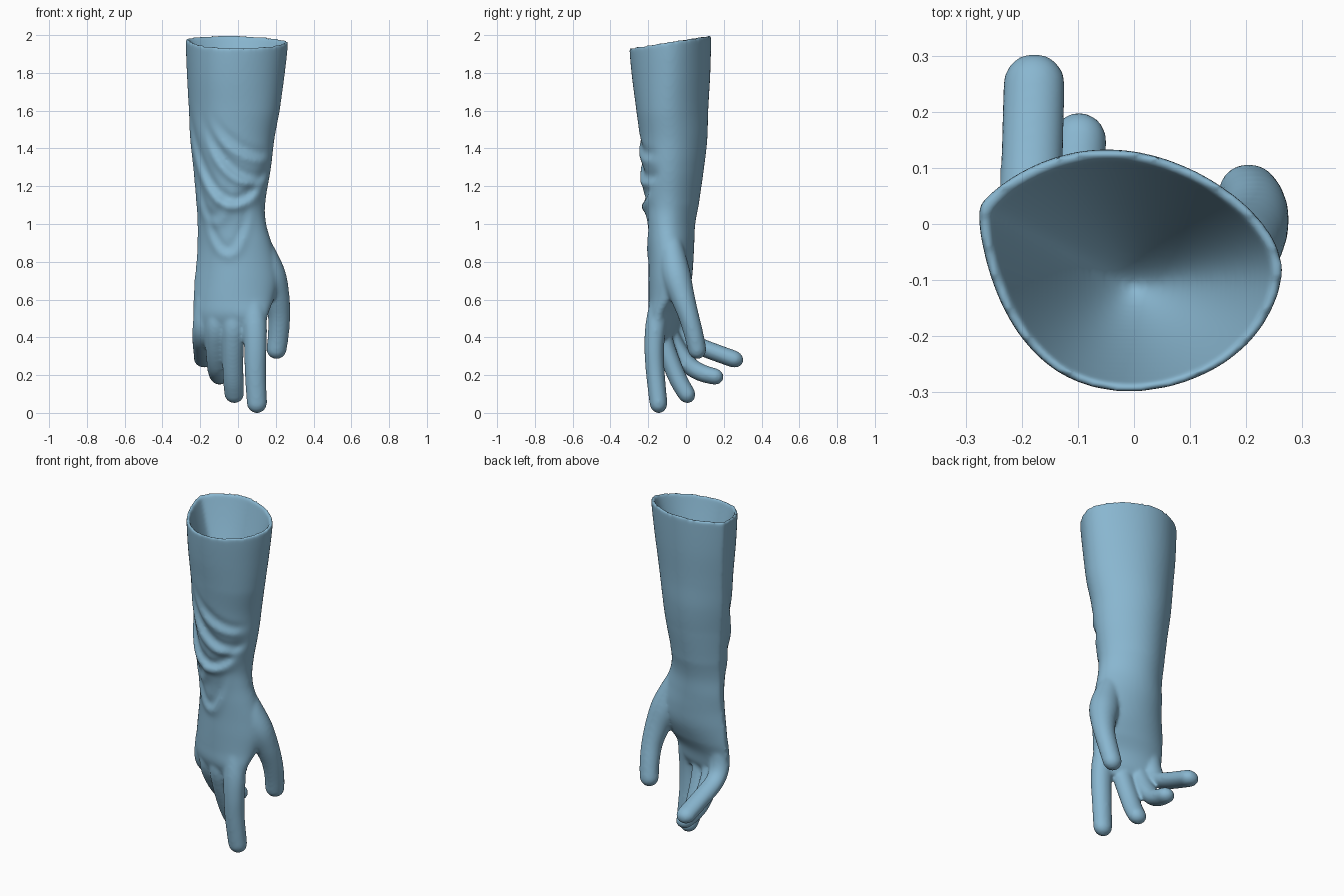
import bpy, bmesh
from math import cos, sin, pi, exp, sqrt
from mathutils import Vector

cube = bpy.data.objects.get("Cube")
if cube:
    bpy.data.objects.remove(cube)

mat = bpy.data.materials.new("soft_blue")
mat.use_nodes = True
BLUE = (0.25, 0.47, 0.63, 1)
mat.diffuse_color = BLUE
shader = mat.node_tree.nodes["Principled BSDF"]
shader.inputs["Base Color"].default_value = BLUE
shader.inputs["Roughness"].default_value = 0.6

# Cross-sections: height, right seam x and y, left seam x and y, front and back bulge
SECTIONS = [
    (0.39, -.205, -.05, .125, -.15, .025, .020),
    (0.44, -.228, -.05, .145, -.15, .058, .042),
    (0.52, -.238, -.05, .160, -.15, .090, .060),
    (0.60, -.238, -.04, .190, -.11, .120, .072),
    (0.70, -.232, -.035, .215, -.08, .140, .085),
    (0.80, -.222, -.03, .205, -.08, .142, .092),
    (0.90, -.216, -.02, .177, -.10, .138, .100),
    (1.00, -.215, -.02, .147, -.12, .130, .115),
    (1.10, -.220, -.01, .140, -.12, .155, .130),
    (1.30, -.237, .00, .170, -.12, .172, .153),
    (1.45, -.253, .01, .188, -.12, .187, .165),
    (1.60, -.260, .02, .215, -.13, .205, .168),
    (1.80, -.270, .03, .242, -.12, .240, .168),
    (2.00, -.277, .03, .262, -.11, .260, .168),
]
# Cloth folds: each a parabola by lowest x, lowest z, steepness, height, reach
FOLDS = [(.02, 1.09, 5.2, .017, .27), (.12, 1.21, 3.7, .018, .23),
         (.17, 1.33, 2.6, .013, .22), (-.03, .83, 11, .009, .12),
         (-.09, 1.0, 12, .007, .10)]
SIDES = 72


def spline(points, i, f):
    """Smooth value between point i and the next one."""
    a, b = points[max(i - 1, 0)], points[i]
    c, d = points[i + 1], points[min(i + 2, len(points) - 1)]
    return [q + f * (r - p + f * (2*p - 5*q + 4*r - s + f * (3*(q - r) + s - p))) / 2
            for p, q, r, s in zip(a, b, c, d)]


def section_at(z):
    i = max(k for k in range(len(SECTIONS) - 1) if SECTIONS[k][0] <= z + 1e-6)
    lo, hi = SECTIONS[i][0], SECTIONS[i + 1][0]
    return spline(SECTIONS, i, (z - lo) / (hi - lo))


def fold_height(x, z):
    total = 0
    for fx, fz, steep, amp, reach in FOLDS:
        slope = 2 * steep * (x - fx)
        d = (z - fz - steep * (x - fx) ** 2) / sqrt(1 + slope * slope)
        fade = exp(-((x - fx) / reach) ** 6)
        total += fade * amp * (exp(-(d / .022) ** 2) - .8 * exp(-((d - .045) / .025) ** 2))
    return total


def sleeve_ring(z):
    """Almond outline with a seam ridge on each side."""
    _, xl, yl, xr, yr, front, back = section_at(z)
    mid = Vector(((xl + xr) / 2, (yl + yr) / 2))
    half = Vector(((xr - xl) / 2, (yr - yl) / 2))
    out = Vector((half.y, -half.x)).normalized()
    ring = []
    for k in range(SIDES):
        t = 2 * pi * k / SIDES
        u = cos(t)
        bulge = max(0, 1 - u * u) ** (.64 - .14 * u)
        p = mid + half * u
        if sin(t) < 0:
            p += out * (front * bulge + fold_height(p.x, z) * min(1, 2 * bulge))
        else:
            p -= out * back * bulge
        w = min(1, max(0, (z - 1.4) / .6))
        ring.append(Vector((p.x, p.y, z + .155 * (p.y - .135) * w * w)))
    return ring


def loft(bm, rings):
    """Skin a list of equal rings and close both ends."""
    rows = [[bm.verts.new(p) for p in ring] for ring in rings]
    for a, b in zip(rows, rows[1:]):
        for k in range(len(a)):
            n = (k + 1) % len(a)
            bm.faces.new((a[k], a[n], b[n], b[k]))
    bm.faces.new(rows[0][::-1])
    bm.faces.new(rows[-1])


def digit(bm, path, flat=.88):
    """Rounded tapering finger along a path of (x, y, z, radius)."""
    steps = [spline(path, i, f / 8) for i in range(len(path) - 1) for f in range(8)]
    steps.append(list(path[-1]))
    centres = [Vector(s[:3]) for s in steps]
    radii = [s[3] for s in steps]
    tip = (centres[-1] - centres[-2]).normalized()
    for k in range(1, 9):
        a = k / 8 * pi / 2 * .97
        centres.append(Vector(path[-1][:3]) + tip * path[-1][3] * sin(a))
        radii.append(path[-1][3] * cos(a))
    rings = []
    for i, (c, r) in enumerate(zip(centres, radii)):
        t = (centres[min(i + 1, len(centres) - 1)] - centres[max(i - 1, 0)]).normalized()
        side = Vector((1, 0, 0))
        side = (side - t * side.dot(t)).normalized()
        up = t.cross(side) * flat
        rings.append([c + (side * cos(2*pi*k/24) + up * sin(2*pi*k/24)) * r
                      for k in range(24)])
    loft(bm, rings)


bm = bmesh.new()

# Sleeve and palm, then a lip and a rounded funnel sinking into the opening
outer = [sleeve_ring(.39 + 1.61 * i / 140) for i in range(141)]
rim = outer[-1]
funnel = []
for i in range(25):
    f = .07 + .92 * i / 24
    depth = .47 * (1 - (1 - (f - .07) / .93) ** 1.6)
    apex = Vector((0, -.11, 1.96))
    funnel.append([p.lerp(apex, f) - Vector((0, 0, depth)) for p in rim])
loft(bm, outer + funnel)

# Index, middle, ring and little fingers, then the thumb
digit(bm, [(.075, -.135, .60, .060), (.088, -.158, .47, .064), (.092, -.168, .35, .060),
           (.092, -.163, .22, .057), (.10, -.146, .052, .054)])
digit(bm, [(-.015, -.12, .60, .058), (-.022, -.135, .47, .062), (-.026, -.115, .37, .058),
           (-.027, -.072, .25, .056), (-.024, -.035, .165, .055), (-.02, .002, .102, .053)])
digit(bm, [(-.10, -.10, .60, .055), (-.112, -.105, .47, .060), (-.117, -.06, .36, .056),
           (-.112, .015, .255, .054), (-.105, .08, .213, .053), (-.098, .15, .193, .050)])
digit(bm, [(-.17, -.07, .60, .054), (-.182, -.06, .47, .058), (-.188, -.01, .395, .055),
           (-.183, .09, .345, .056), (-.178, .25, .286, .056)], .82)
digit(bm, [(.10, -.08, .92, .060), (.135, -.07, .82, .078), (.172, -.05, .72, .084),
           (.202, -.02, .62, .071), (.217, .012, .52, .060),
           (.214, .04, .42, .056), (.204, .058, .338, .054)], .92)

bmesh.ops.recalc_face_normals(bm, faces=bm.faces)
mesh = bpy.data.meshes.new("long_glove")
bm.to_mesh(mesh)
bm.free()
mesh.materials.append(mat)
glove = bpy.data.objects.new("long_glove", mesh)
bpy.context.collection.objects.link(glove)

# Fuse the parts into one soft skin
fuse = glove.modifiers.new("fuse", 'REMESH')
fuse.mode = 'VOXEL'
fuse.voxel_size = .0085
fuse.use_smooth_shade = True
soften = glove.modifiers.new("soften", 'SMOOTH')
soften.factor = .5
soften.iterations = 14
